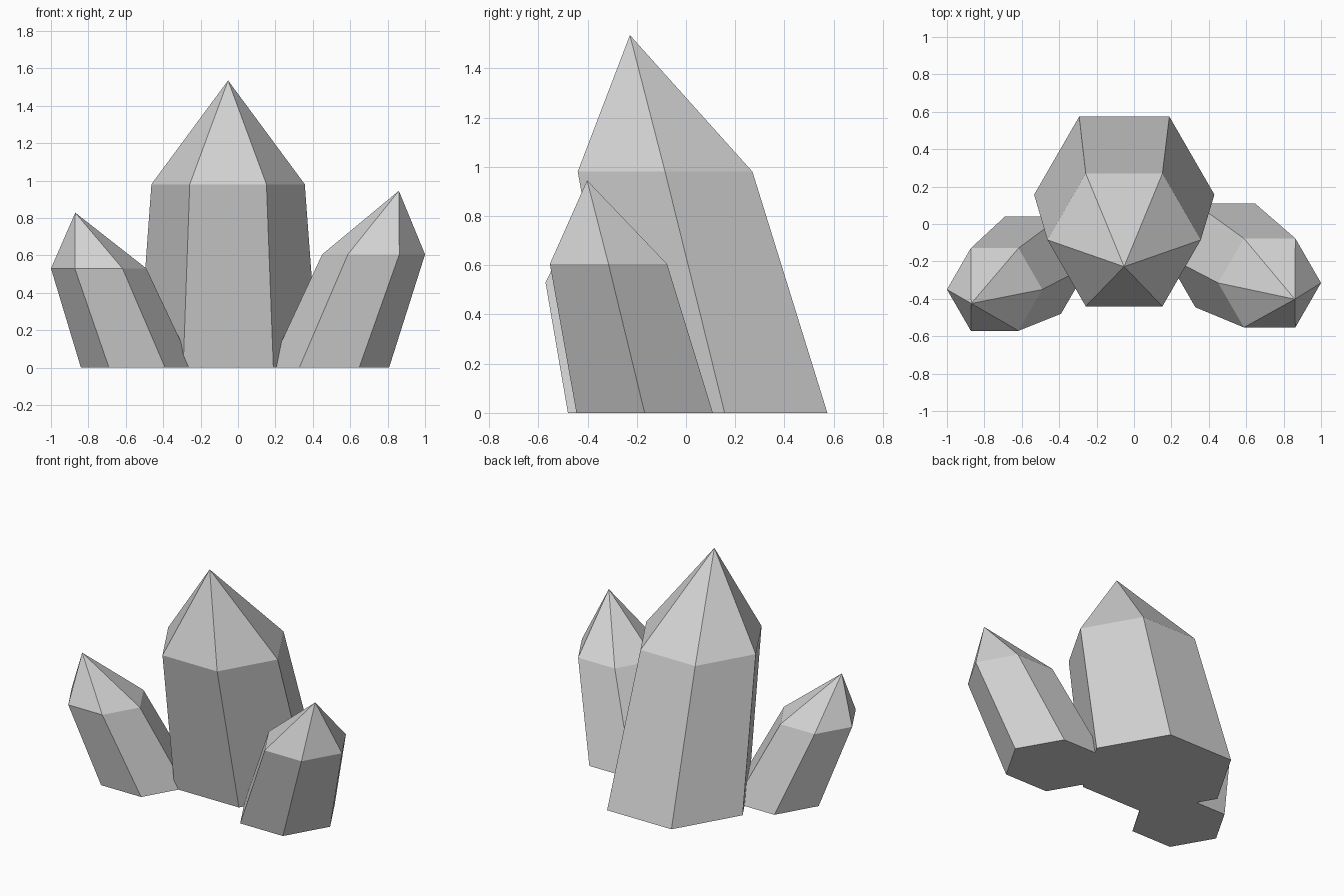
import bpy
import bmesh
from math import cos, sin, pi

cube = bpy.data.objects.get("Cube")
if cube:
    bpy.data.objects.remove(cube, do_unlink=True)

# Single pale grey stone material
stone = bpy.data.materials.new("pale_grey_crystal")
stone.use_nodes = True
colour = (0.65, 0.65, 0.65, 1)
stone.diffuse_color = colour
stone.node_tree.nodes["Principled BSDF"].inputs["Base Color"].default_value = colour


def crystal(name, base, base_radius, shoulder, shoulder_radius, tip, sides=6):
    """Leaning tapered prism with a flat base and an off-centre pointed tip."""
    bm = bmesh.new()

    def ring(centre, radius):
        x, y, z = centre
        angles = [2 * pi * i / sides for i in range(sides)]
        return [bm.verts.new((x + radius * cos(a), y + radius * sin(a), z)) for a in angles]

    low = ring(base, base_radius)
    high = ring(shoulder, shoulder_radius)
    apex = bm.verts.new(tip)
    bm.faces.new(low[::-1])
    for i in range(sides):
        j = (i + 1) % sides
        bm.faces.new((low[i], low[j], high[j], high[i]))
        bm.faces.new((high[i], high[j], apex))
    bmesh.ops.recalc_face_normals(bm, faces=bm.faces)

    mesh = bpy.data.meshes.new(name)
    bm.to_mesh(mesh)
    bm.free()
    mesh.materials.append(stone)
    obj = bpy.data.objects.new(name, mesh)
    bpy.context.collection.objects.link(obj)
    return obj


# Tall central crystal and two smaller ones leaning outward
crystal("center_crystal", (-0.052, 0.157, 0), 0.482,
        (-0.053, -0.085, 0.98), 0.41, (-0.053, -0.228, 1.535))
crystal("right_crystal", (-0.54, -0.22, 0), 0.3,
        (-0.745, -0.35, 0.53), 0.255, (-0.87, -0.425, 0.828))
crystal("left_crystal", (0.488, -0.168, 0), 0.32,
        (0.725, -0.315, 0.605), 0.275, (0.86, -0.402, 0.945))
